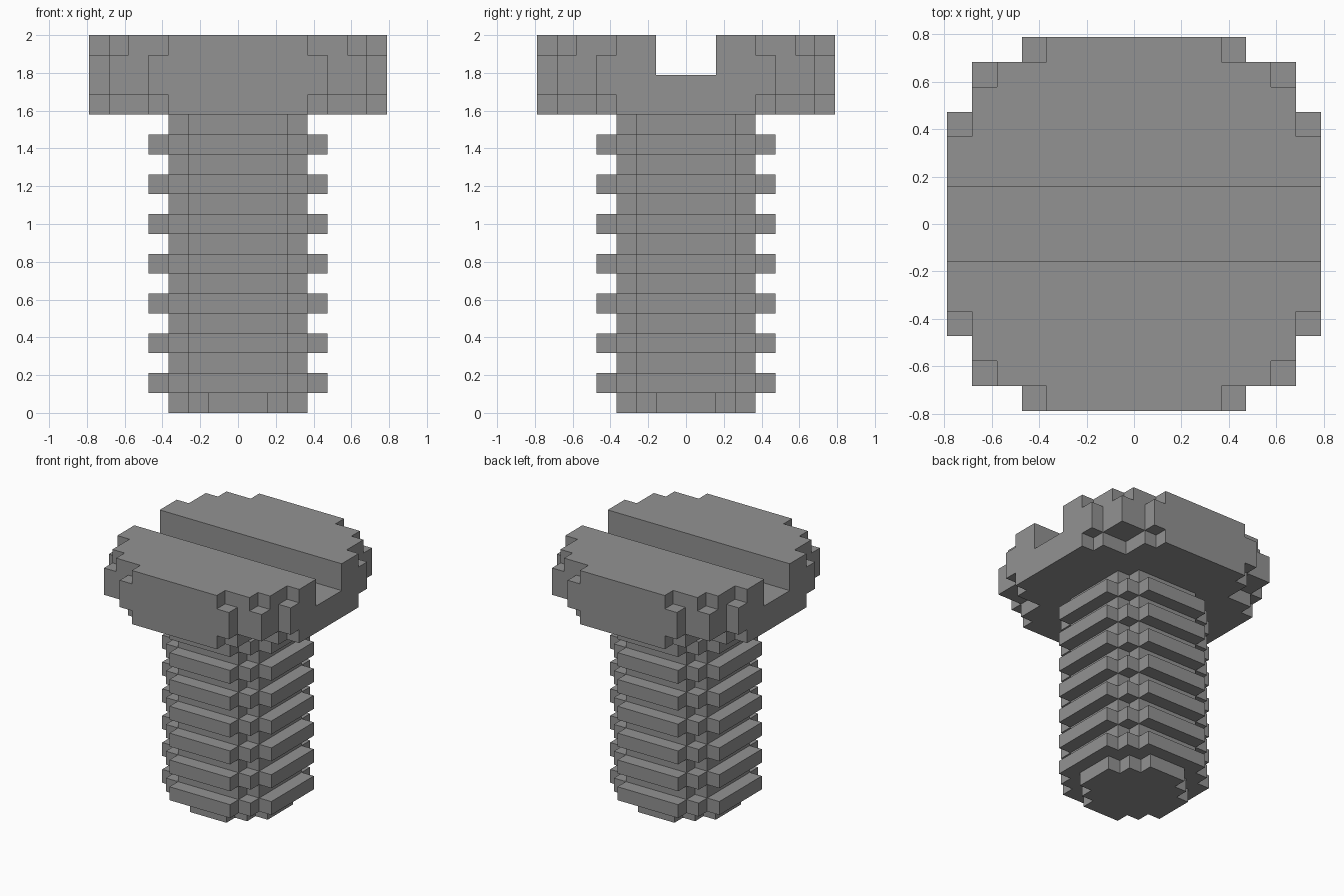
import bpy, bmesh

cube = bpy.data.objects.get("Cube")
if cube:
    bpy.data.objects.remove(cube, do_unlink=True)

U = 2 / 19  # block size

steel = bpy.data.materials.new("grey steel")
steel.use_nodes = True
GREY = (0.29, 0.29, 0.29, 1)
steel.diffuse_color = GREY
steel.node_tree.nodes["Principled BSDF"].inputs["Base Color"].default_value = GREY


def outline(steps, start=None):
    """Stepped outline from (half width, top y) rows; start cuts it to one half."""
    right = []
    y = start if start is not None else 0
    for half, top in steps:
        right += [(half, y), (half, top)]
        y = top
    if start is None:
        right = right[1:]
        right = [(x, -y) for x, y in reversed(right)] + right
    return right + [(-x, y) for x, y in reversed(right)]


def prism(bm, points, z0, z1):
    """Add an upright solid with the given outline."""
    base = bm.faces.new([bm.verts.new((x * U, y * U, z0 * U)) for x, y in points])
    ext = bmesh.ops.extrude_face_region(bm, geom=[base], use_keep_orig=True)
    top = [v for v in ext["geom"] if isinstance(v, bmesh.types.BMVert)]
    bmesh.ops.translate(bm, verts=top, vec=(0, 0, (z1 - z0) * U))


def part(name, solids):
    """Make one object out of (outline, bottom, top) solids."""
    bm = bmesh.new()
    for points, z0, z1 in solids:
        prism(bm, points, z0, z1)
    bmesh.ops.recalc_face_normals(bm, faces=bm.faces[:])
    mesh = bpy.data.meshes.new(name)
    bm.to_mesh(mesh)
    bm.free()
    mesh.materials.append(steel)
    obj = bpy.data.objects.new(name, mesh)
    bpy.context.collection.objects.link(obj)


# Stepped cross-sections, in blocks
TIP = [(3.5, 1.5), (2.5, 2.5), (1.5, 3.5)]
CORE = [(3.5, 2.5), (2.5, 3.5)]
THREAD = [(4.5, 2.5), (3.5, 3.5), (2.5, 4.5)]
HEAD_UNDER = [(7.5, 3.5), (6.5, 4.5), (4.5, 6.5), (3.5, 7.5)]
HEAD_MID = [(7.5, 4.5), (6.5, 6.5), (4.5, 7.5)]
HEAD_TOP = [(7.5, 3.5), (6.5, 5.5), (5.5, 6.5), (3.5, 7.5)]

# Shaft with narrowed tip
part("shaft", [(outline(TIP), 0, 1), (outline(CORE), 1, 15)])

# Evenly spaced thread ridges
for i in range(7):
    part(f"thread_ridge_{i + 1}", [(outline(THREAD), 2 * i + 1, 2 * i + 2)])

# Lower head, below the slot
part("head_base", [(outline(HEAD_UNDER), 15, 16), (outline(HEAD_MID), 16, 17)])

# Head halves on either side of the slot
for name, side in (("head_half_back", 1), ("head_half_front", -1)):
    part(name, [([(x, side * y) for x, y in outline(rows, 1.5)], z, z + 1)
                for rows, z in ((HEAD_MID, 17), (HEAD_TOP, 18))])
